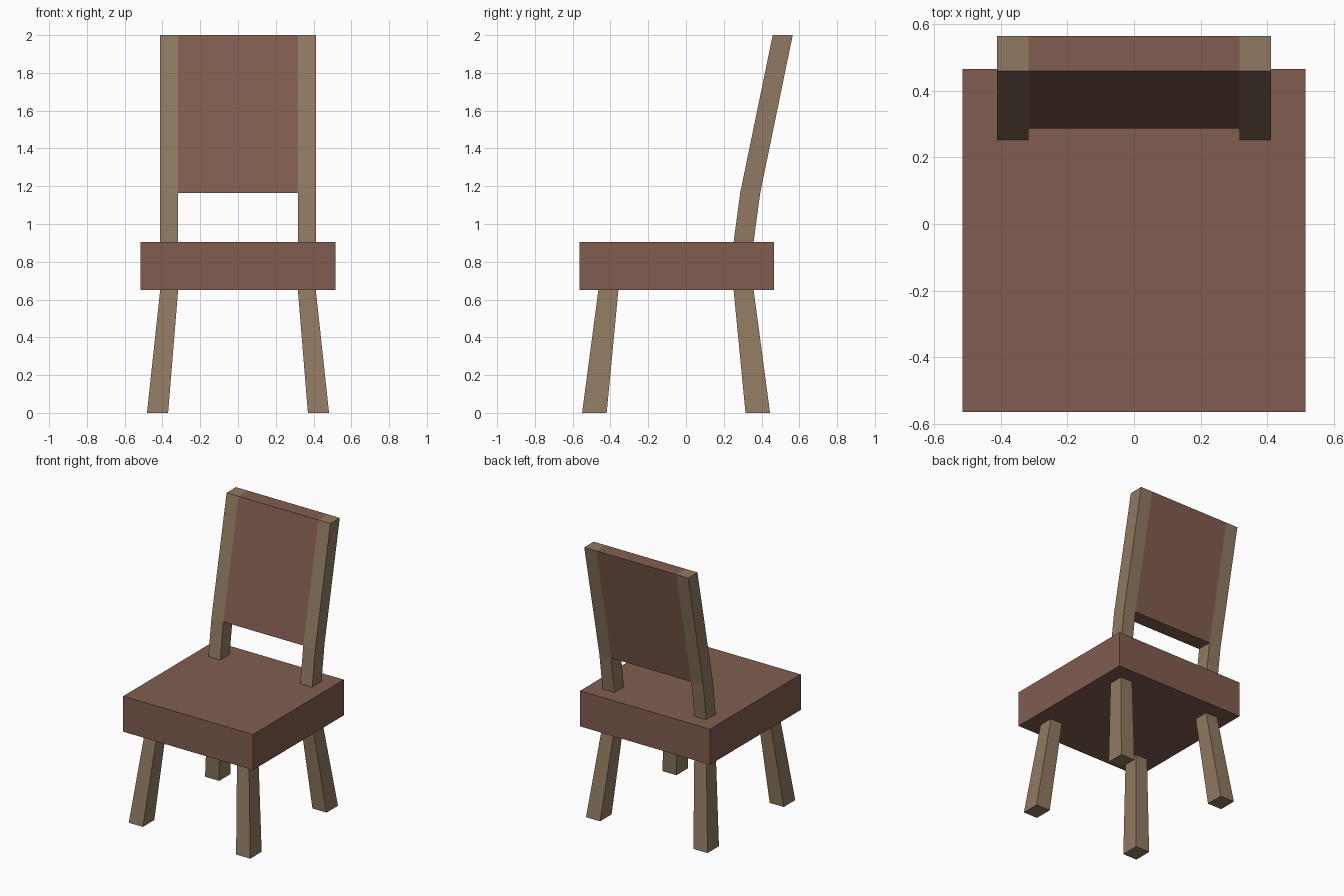
import bpy, bmesh

if "Cube" in bpy.data.objects:
    bpy.data.objects.remove(bpy.data.objects["Cube"])


def material(name, color):
    m = bpy.data.materials.new(name)
    m.diffuse_color = (*color, 1)
    m.use_nodes = True
    m.node_tree.nodes["Principled BSDF"].inputs["Base Color"].default_value = m.diffuse_color
    return m


upholstery = material("upholstery", (0.22, 0.11, 0.08))
wood = material("wood", (0.28, 0.195, 0.12))


def loft(name, sections, mat):
    """Four-sided solid through horizontal sections (z, x0, x1, y0, y1)."""
    bm = bmesh.new()
    rings = [[bm.verts.new((x, y, z)) for x, y in ((x0, y0), (x1, y0), (x1, y1), (x0, y1))]
             for z, x0, x1, y0, y1 in sections]
    bm.faces.new(rings[0])
    bm.faces.new(rings[-1])
    for a, b in zip(rings, rings[1:]):
        for i in range(4):
            j = (i + 1) % 4
            bm.faces.new((a[i], a[j], b[j], b[i]))
    bmesh.ops.recalc_face_normals(bm, faces=bm.faces)
    mesh = bpy.data.meshes.new(name)
    bm.to_mesh(mesh)
    bm.free()
    mesh.materials.append(mat)
    ob = bpy.data.objects.new(name, mesh)
    bpy.context.collection.objects.link(ob)
    return ob


def pair(name, sections, mat):
    """Right part plus its mirrored left twin."""
    loft(name + "_right", sections, mat)
    loft(name + "_left", [(z, -x1, -x0, y0, y1) for z, x0, x1, y0, y1 in sections], mat)


SEAT_BOTTOM, SEAT_TOP, BEND, TOP = 0.65, 0.905, 1.165, 2.0
INNER, OUTER = 0.317, 0.412

# Thick seat block
loft("seat", [(z, -0.515, 0.515, -0.565, 0.465) for z in (SEAT_BOTTOM, SEAT_TOP)], upholstery)

# Splayed legs, wider at the foot
pair("front_leg", [(0, 0.37, 0.482, -0.55, -0.42),
                   (SEAT_BOTTOM, INNER, OUTER, -0.464, -0.358)], wood)
pair("back_leg", [(0, 0.37, 0.482, 0.315, 0.445),
                  (SEAT_BOTTOM, INNER, OUTER, 0.252, 0.358)], wood)

# Bent back posts with the panel set flush between them
bend_y, top_y = (0.287, 0.393), (0.459, 0.565)
pair("back_post", [(SEAT_TOP, INNER, OUTER, 0.252, 0.358),
                   (BEND, INNER, OUTER, *bend_y),
                   (TOP, INNER, OUTER, *top_y)], wood)
loft("back_panel", [(BEND, -INNER, INNER, *bend_y),
                    (TOP, -INNER, INNER, *top_y)], upholstery)
